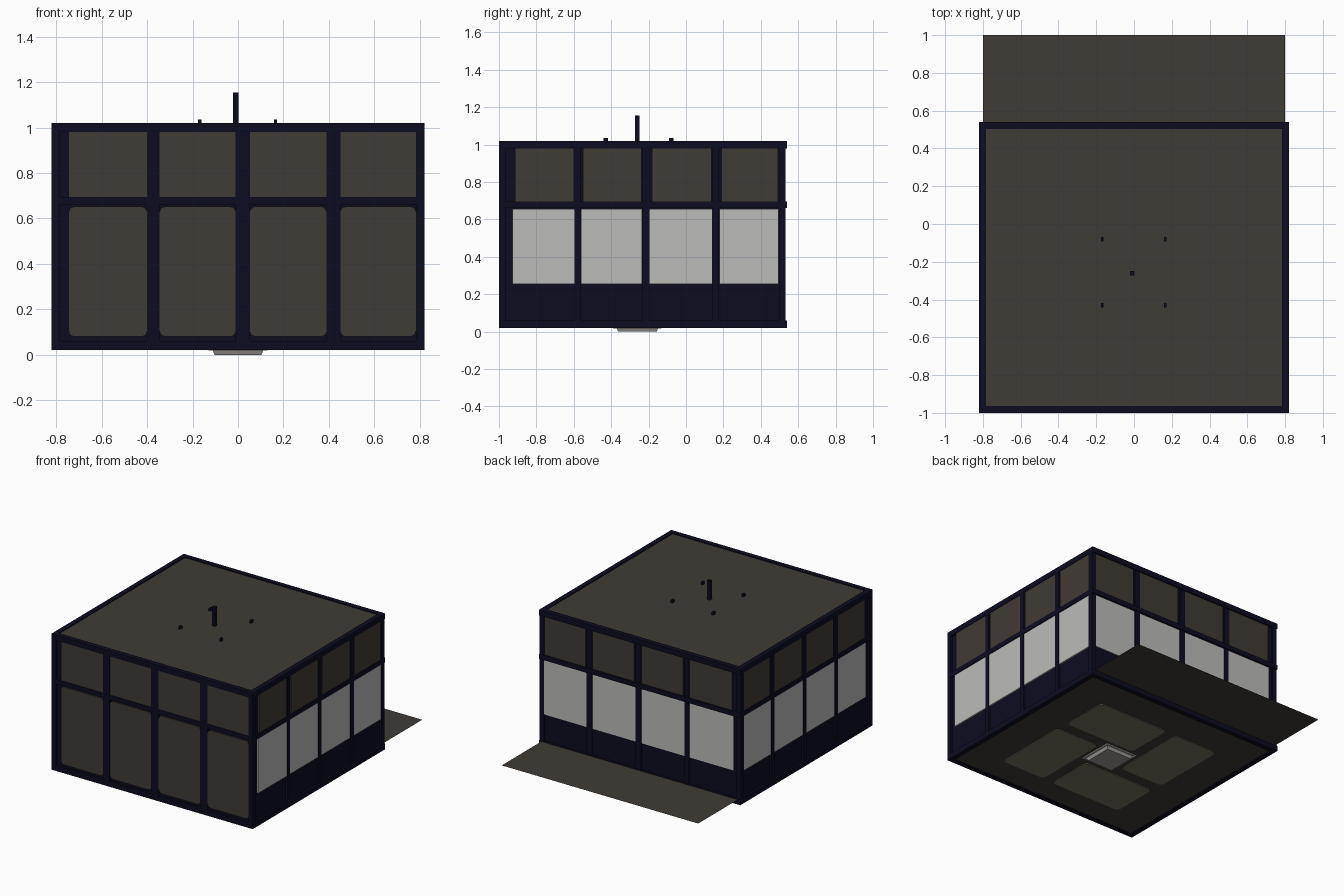
import bpy
import bmesh

old = bpy.data.objects.get("Cube")
if old:
    bpy.data.objects.remove(old, do_unlink=True)


def material(name, r, g, b):
    m = bpy.data.materials.new(name)
    m.use_nodes = True
    m.diffuse_color = (r, g, b, 1)
    m.node_tree.nodes["Principled BSDF"].inputs["Base Color"].default_value = (r, g, b, 1)
    return m


navy = material("dark navy", 0.0037, 0.0037, 0.0145)
brown = material("dark brown", 0.051, 0.043, 0.035)
white = material("pale grey", 0.5, 0.5, 0.49)
olive = material("olive", 0.17, 0.17, 0.12)
grey = material("mid grey", 0.34, 0.32, 0.3)


def finish(name, bm, mat):
    mesh = bpy.data.meshes.new(name)
    bm.to_mesh(mesh)
    bm.free()
    mesh.materials.append(mat)
    obj = bpy.data.objects.new(name, mesh)
    bpy.context.collection.objects.link(obj)
    return obj


def box(name, mat, xs, ys, zs, round_axis=None, radius=0.02, taper=1):
    """Box from ranges; round_axis bevels the edges along that axis."""
    bm = bmesh.new()
    bmesh.ops.create_cube(bm, size=1)
    for v in bm.verts:
        k = taper if v.co.z < 0 else 1
        for i, (lo, hi) in enumerate((xs, ys, zs)):
            s = k if i < 2 else 1
            v.co[i] = (lo + hi) / 2 + v.co[i] * s * (hi - lo)
    if round_axis is not None:
        edges = [e for e in bm.edges
                 if abs((e.verts[0].co - e.verts[1].co).normalized()[round_axis]) > 0.9]
        bmesh.ops.bevel(bm, geom=edges, offset=radius, segments=3,
                        profile=0.5, affect='EDGES')
    return finish(name, bm, mat)


# Overall extents
X, FRONT, BACK = 0.82, -1.0, 0.54
LOW, TOP = 0.02, 1.02
BEAM = 0.036

# Inner wall body
box("wall_body", navy, (-X + 0.015, X - 0.015), (FRONT + 0.015, BACK - 0.018), (0.035, 1.0))

# Horizontal frame rings at floor, mid height and roof
for level, z0, z1 in (("floor", LOW, 0.06), ("middle", 0.66, 0.695), ("roof", 0.98, TOP)):
    for side, s in (("left", 1), ("right", -1)):
        box(f"{level}_beam_{side}", navy, sorted((s * X, s * (X - BEAM))), (FRONT, BACK), (z0, z1))
    box(f"{level}_beam_front", navy, (-X, X), (FRONT, FRONT + BEAM), (z0, z1))
    box(f"{level}_beam_back", navy, (-X, X), (BACK - BEAM, BACK), (z0, z1))

# Corner posts
for sx in (-1, 1):
    for ys in ((FRONT, FRONT + BEAM), (BACK - BEAM - 0.008, BACK - 0.008)):
        box("corner_post", navy, sorted((sx * X, sx * (X - BEAM))), ys, (LOW, TOP))

# Bay ranges along the front/back and along the sides
bays_x = [(-0.745, -0.4), (-0.345, -0.01), (0.052, 0.39), (0.45, 0.783)]
bays_y = [(-0.915, -0.6), (-0.55, -0.237), (-0.183, 0.135), (0.19, 0.492)]
UPPER, LOWER, WHITE = (0.695, 0.98), (0.08, 0.652), (0.255, 0.657)


def wide(bay):
    return bay[0] - 0.012, bay[1] + 0.003


# Front and back panels
for bay in bays_x:
    front, back = (FRONT + 0.004, FRONT + 0.02), (BACK - 0.025, BACK - 0.011)
    box("front_upper_panel", brown, bay, front, UPPER)
    box("front_lower_panel", brown, bay, front, LOWER, 1, 0.025)
    box("back_upper_panel", brown, bay, back, UPPER)
    box("back_window", white, wide(bay), back, WHITE)

# Side panels
for bay in bays_y:
    for side, s in (("left", 1), ("right", -1)):
        xs = sorted((s * (X - 0.004), s * (X - 0.02)))
        box(f"{side}_upper_panel", brown, xs, bay, UPPER)
        box(f"{side}_window", white, xs, wide(bay), WHITE)

# Mullions between neighbouring bays
for a, b in zip(bays_x, bays_x[1:]):
    gap = (a[1] + 0.004, b[0] - 0.013)
    box("front_mullion", navy, (a[1], b[0]), (FRONT + 0.001, FRONT + 0.02), (LOW, TOP - 0.01))
    box("back_mullion", navy, gap, (BACK - 0.03, BACK - 0.009), (LOW, TOP - 0.01))
for a, b in zip(bays_y, bays_y[1:]):
    gap = (a[1] + 0.004, b[0] - 0.013)
    for s in (-1, 1):
        xs = sorted((s * (X - 0.001), s * (X - 0.02)))
        box("side_mullion", navy, xs, gap, (LOW, TOP - 0.01))

# Roof and floor slabs inside the frame
inner_x, inner_y = (-X + BEAM, X - BEAM), (FRONT + BEAM, BACK - BEAM)
box("roof_panel", brown, inner_x, inner_y, (0.99, 1.014))
box("floor_panel", brown, inner_x, inner_y, (0.026, 0.045))

# Flat deck behind the back wall
bm = bmesh.new()
bm.faces.new([bm.verts.new((x, y, 0.056)) for x, y in
              ((-0.8, 0.5), (0.8, 0.5), (0.8, 1), (-0.8, 1))])
finish("rear_deck", bm, brown)

# Pinwheel of underside plates around the hatch
CY = -0.26
u, v = (-0.07, 0.51), (0.16, 0.52)
for i in range(4):
    box("underside_plate", olive, u, (CY + v[0], CY + v[1]), (0.021, 0.035), 2, 0.03)
    u, v = (-v[1], -v[0]), u

# Hatch with trim
box("hatch", grey, (-0.115, 0.115), (CY - 0.115, CY + 0.115), (0, 0.03), taper=0.9)
for s in (-1, 1):
    edge = sorted((s * 0.13, s * 0.118))
    box("hatch_trim", white, edge, (CY - 0.13, CY + 0.13), (0.018, 0.03))
    box("hatch_trim", white, (-0.13, 0.13), [CY + e for e in edge], (0.018, 0.03))

# Roof antenna and four pegs
box("antenna", navy, (-0.021, 0.003), (-0.272, -0.248), (1.0, 1.155))
for px in (-0.168, 0.165):
    for py in (-0.43, -0.08):
        box("roof_peg", navy, (px - 0.007, px + 0.007), (py - 0.012, py + 0.012), (1.0, 1.035))
